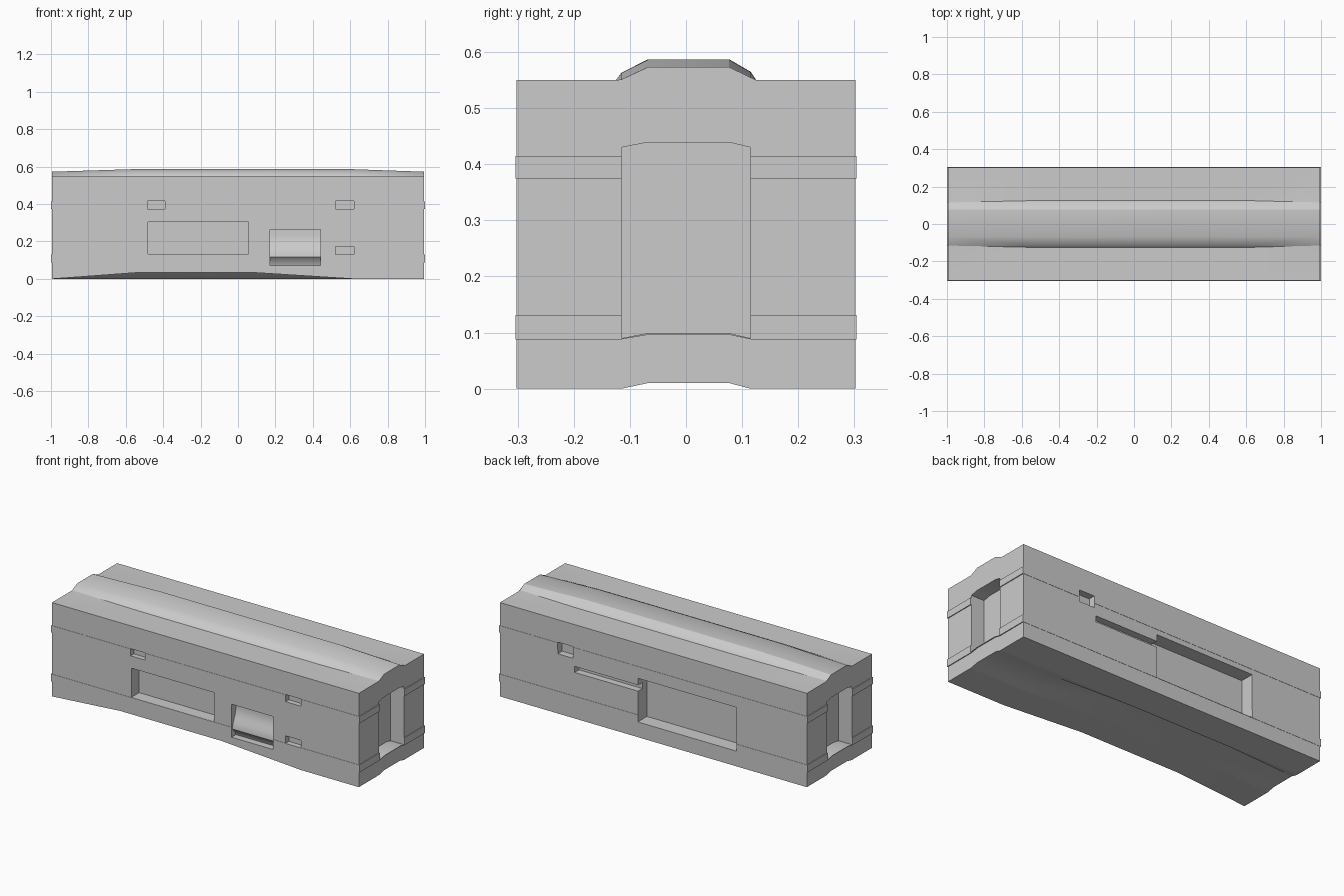
import bpy, bmesh

if "Cube" in bpy.data.objects:
    bpy.data.objects.remove(bpy.data.objects["Cube"])

HX, HY = 0.995, 0.302


def finish(name, bm):
    bmesh.ops.recalc_face_normals(bm, faces=bm.faces[:])
    me = bpy.data.meshes.new(name)
    bm.to_mesh(me)
    bm.free()
    ob = bpy.data.objects.new(name, me)
    bpy.context.collection.objects.link(ob)
    return ob


def prism(name, yz, x0, x1):
    """Extrude a y-z outline along x."""
    bm = bmesh.new()
    a = [bm.verts.new((x0, y, z)) for y, z in yz]
    b = [bm.verts.new((x1, y, z)) for y, z in yz]
    bm.faces.new(a)
    bm.faces.new(b)
    for i in range(len(a)):
        j = (i + 1) % len(a)
        bm.faces.new((a[i], a[j], b[j], b[i]))
    return finish(name, bm)


def box(name, x0, x1, y0, y1, z0, z1):
    return prism(name, [(y0, z0), (y1, z0), (y1, z1), (y0, z1)], x0, x1)


def humped(half, z0, z1, rise):
    """Slab outline whose middle is lifted."""
    ys = [(-half, 0), (-0.115, 0), (-0.068, rise), (0.077, rise), (0.115, 0), (half, 0)]
    if half <= 0.12:
        ys = ys[1:-1]
    return [(y, z0 + d) for y, d in ys] + [(y, z1 + d) for y, d in reversed(ys)]


def boolean(target, tool, op):
    tool.hide_render = True
    bpy.context.view_layer.objects.active = target
    m = target.modifiers.new("cut", 'BOOLEAN')
    m.operation, m.solver, m.object = op, 'EXACT', tool
    bpy.ops.object.modifier_apply(modifier=m.name)
    bpy.data.objects.remove(tool, do_unlink=True)


# Main body: lofted cross-sections (y, roof end, roof extra mid, floor end, floor extra mid)
rows = [(-HY, .55, 0, 0, .033), (-.125, .55, 0, 0, .033), (-.115, .551, .012, 0, .033),
        (-.068, .573, .014, .01, .024), (.077, .573, .014, .01, .024),
        (.115, .551, .014, 0, 0), (.125, .55, 0, 0, 0), (HY, .55, 0, 0, 0)]
# stations: x, roof blend, floor blend
stations = [(-HX, 0, 0), (-.55, 1, 1), (.1, 1, 1), (.62, .95, 0), (HX, 0, 0)]
bm = bmesh.new()
loops = []
for x, t, f in stations:
    top = [bm.verts.new((x, y, r + e * t)) for y, r, e, _, _ in rows]
    bot = [bm.verts.new((x, y, b + e * f)) for y, _, _, b, e in rows]
    loops.append(bot + top[::-1])
for a, b in zip(loops, loops[1:]):
    for i in range(len(a)):
        j = (i + 1) % len(a)
        bm.faces.new((a[i], a[j], b[j], b[i]))
bm.faces.new(loops[0])
bm.faces.new(loops[-1])
bmesh.ops.triangulate(bm, faces=bm.faces[:])
body = finish("body", bm)

# Slim raised bands around the body
for z0, z1 in ((.088, .131), (.375, .415)):
    boolean(body, prism("band", humped(.3035, z0, z1, .008), -1, 1), 'UNION')

# End door recesses
for s in (-1, 1):
    xs = sorted((s * .91, s * 1.1))
    boolean(body, prism("door_cutter", humped(.115, .09, .43, .009), *xs), 'DIFFERENCE')

# Front recesses: x0, x1, z0, z1, depth
for x0, x1, z0, z1, d in [(-.48, .055, .132, .303, .072), (-.485, -.39, .374, .416, .03),
                          (.52, .62, .374, .416, .03), (.52, .62, .13, .174, .03)]:
    boolean(body, box("front_cutter", x0, x1, -.4, -HY + d, z0, z1), 'DIFFERENCE')

# Back recesses
for x0, x1, z0, z1, d in [(-.54, .1, .09, .345, .083), (.09, .51, .27, .305, .04),
                          (.52, .62, .35, .418, .04)]:
    boolean(body, box("back_cutter", x0, x1, HY - d, .4, z0, z1), 'DIFFERENCE')

# Front bay with a bulging curved back
bay = [(-.4, .265), (-.262, .265), (-.262, .23), (-.266, .205), (-.275, .18), (-.286, .155),
       (-.292, .135), (-.294, .117), (-.27, .093), (-.262, .072), (-.4, .072)]
boolean(body, prism("bay_cutter", bay, .17, .44), 'DIFFERENCE')

# Smooth curved surfaces, keep sharp edges
bpy.ops.object.select_all(action='DESELECT')
body.select_set(True)
bpy.context.view_layer.objects.active = body
bpy.ops.object.shade_smooth_by_angle()
